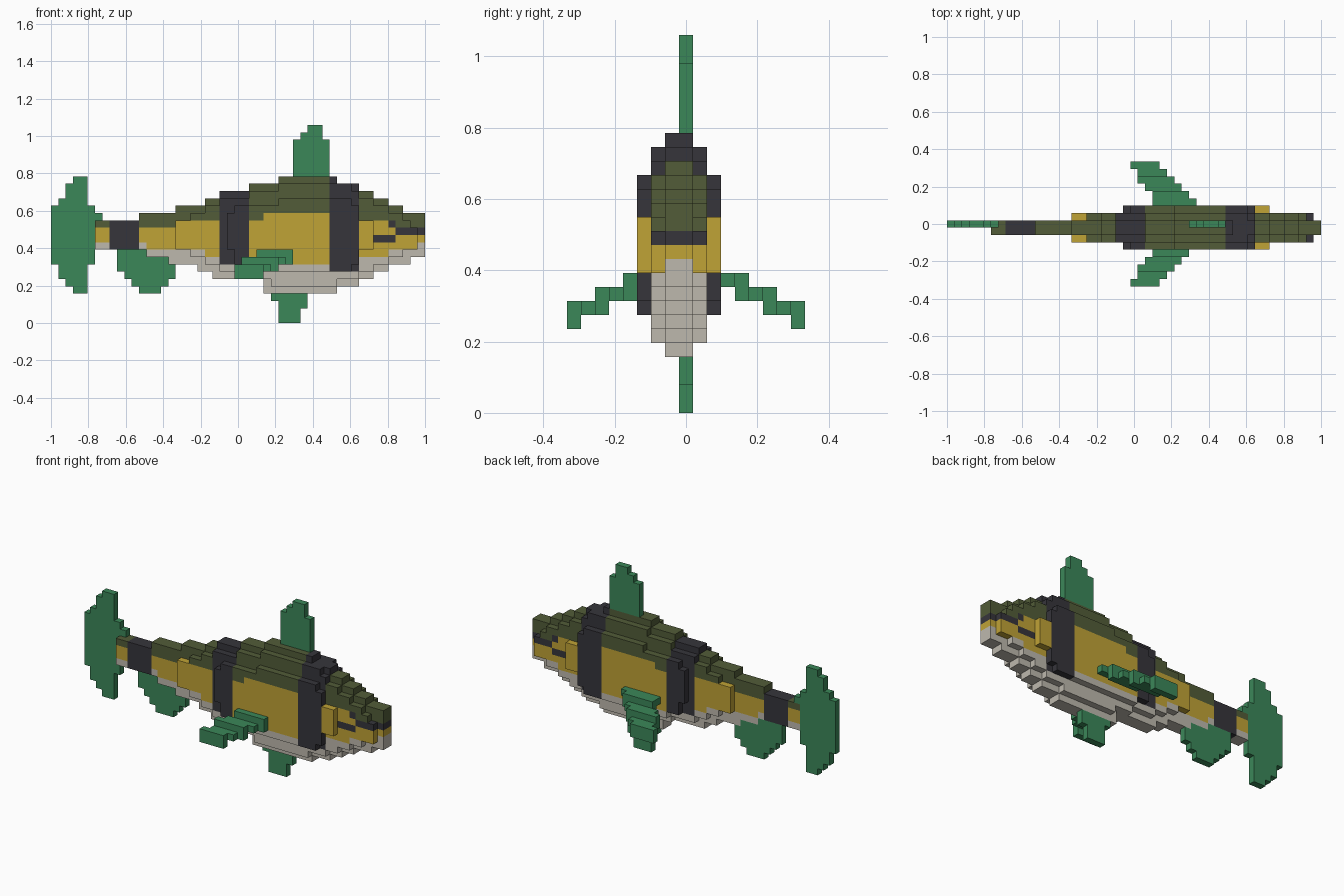
import bpy, bmesh

cube = bpy.data.objects.get("Cube")
if cube:
    bpy.data.objects.remove(cube, do_unlink=True)

U = 2 / 51  # block size


def lin(c):
    c /= 255
    return c / 12.92 if c <= 0.04045 else ((c + 0.055) / 1.055) ** 2.4


def material(name, rgb):
    m = bpy.data.materials.new(name)
    m.use_nodes = True
    col = [lin(c) for c in rgb] + [1]
    m.diffuse_color = col
    bsdf = m.node_tree.nodes["Principled BSDF"]
    bsdf.inputs["Base Color"].default_value = col
    bsdf.inputs["Roughness"].default_value = 0.9
    return m


OLIVE, YELLOW, BLACK, GREY, GREEN = range(5)
MATS = [material("olive back", (82, 92, 56)), material("golden side", (192, 163, 54)),
        material("charcoal stripe", (54, 53, 59)), material("pale belly", (190, 185, 174)),
        material("fin green", (59, 135, 89))]

# corner offsets of each face of a block, by outward direction
FACES = {
    (1, 0, 0): [(1, 0, 0), (1, 1, 0), (1, 1, 1), (1, 0, 1)],
    (-1, 0, 0): [(0, 0, 0), (0, 0, 1), (0, 1, 1), (0, 1, 0)],
    (0, 1, 0): [(0, 1, 0), (0, 1, 1), (1, 1, 1), (1, 1, 0)],
    (0, -1, 0): [(0, 0, 0), (1, 0, 0), (1, 0, 1), (0, 0, 1)],
    (0, 0, 1): [(0, 0, 1), (1, 0, 1), (1, 1, 1), (0, 1, 1)],
    (0, 0, -1): [(0, 0, 0), (0, 1, 0), (1, 1, 0), (1, 0, 0)],
}


def build(name, cells):
    """Skin a set of blocks, merging faces into strips along x."""
    bm = bmesh.new()
    for d, corners in FACES.items():
        def open_face(i, j, k, mat):
            return (cells.get((i, j, k)) == mat
                    and (i + d[0], j + d[1], k + d[2]) not in cells)
        for (i, j, k), mat in cells.items():
            if not open_face(i, j, k, mat):
                continue
            n = 1
            if d[0] == 0:
                if open_face(i - 1, j, k, mat):
                    continue  # already covered by the strip to the left
                while open_face(i + n, j, k, mat):
                    n += 1
            vs = [bm.verts.new(((i + a * n) * U - 1, (j + b - 8.5) * U, (k + c) * U))
                  for a, b, c in corners]
            bm.faces.new(vs).material_index = mat
    bmesh.ops.remove_doubles(bm, verts=bm.verts, dist=0.001)
    me = bpy.data.meshes.new(name)
    bm.to_mesh(me)
    bm.free()
    for m in MATS:
        me.materials.append(m)
    ob = bpy.data.objects.new(name, me)
    bpy.context.collection.objects.link(ob)
    return ob


def step(table, i):
    """Value of a stepped profile at column i: pairs of (end column, value)."""
    return next(v for end, v in table if i < end)


# colour boundaries along the body: belly below, back above
BELLY = [(13, 11), (21, 10), (23, 9), (42, 8), (46, 9), (50, 10), (51, 11)]
BACK = [(12, 13), (17, 13), (29, 14), (38, 15), (47, 14), (51, 13)]


def body_colour(i, k):
    if 8 <= i < 12 or (23 <= i < 27 and k >= 8) or (38 <= i < 42 and k >= 7):
        return BLACK                       # three vertical bands
    if (i == 46 and k == 13) or (i >= 47 and k == 12) or (44 <= i < 47 and k == 11):
        return BLACK                       # mouth line and eye mark
    if k < step(BELLY, i):
        return GREY
    return OLIVE if k >= step(BACK, i) else YELLOW


# nested body layers: (y start, y end, start column, top steps, bottom steps)
LAYERS = [
    (7, 9, 6,
     [(12, 14), (17, 15), (21, 16), (23, 17), (27, 18), (31, 19), (39, 20), (42, 19),
      (44, 18), (46, 17), (48, 16), (51, 15)],
     [(13, 10), (16, 9), (20, 8), (22, 7), (29, 6), (39, 4), (42, 5), (44, 6),
      (46, 7), (49, 8), (51, 9)]),
    (6, 10, 17,
     [(19, 14), (21, 15), (23, 16), (27, 17), (31, 18), (41, 19), (42, 18), (44, 17),
      (46, 16), (48, 15), (49, 14), (50, 13)],
     [(19, 10), (21, 9), (23, 8), (27, 7), (30, 6), (39, 5), (42, 6), (44, 7),
      (46, 8), (48, 9), (50, 10)]),
    (5, 11, 24,
     [(25, 15), (31, 16), (41, 17), (42, 16), (44, 14)],
     [(25, 10), (27, 8), (41, 7), (42, 8), (44, 10)]),
]
body = {}
for j0, j1, start, top, bottom in LAYERS:
    for i in range(start, top[-1][0]):
        for k in range(step(bottom, i), step(top, i)):
            for j in range(j0, j1):
                body[i, j, k] = body_colour(i, k)
build("body", body)


def flat_fin(name, rects):
    """One-block-thick fin on the centre plane from (i0, i1, k0, k1) rectangles."""
    build(name, {(i, 8, k): GREEN for i0, i1, k0, k1 in rects
                 for i in range(i0, i1) for k in range(k0, k1)
                 if (i, 8, k) not in body})


flat_fin("tail_fin", [(0, 1, 8, 16), (1, 2, 6, 17), (2, 3, 5, 19), (3, 5, 4, 20),
                      (5, 6, 8, 16), (6, 7, 10, 15)])
flat_fin("dorsal_fin", [(33, 34, 20, 25), (34, 35, 20, 26), (35, 37, 20, 27),
                        (37, 38, 20, 25)])
flat_fin("anal_fin", [(9, 13, 9, 10), (9, 16, 8, 9), (9, 17, 7, 8), (10, 17, 6, 7),
                      (11, 16, 5, 6), (12, 15, 4, 5)])
flat_fin("ventral_fin", [(30, 35, 3, 4), (31, 35, 2, 3), (31, 34, 0, 2)])

# side fins: (distance from centre plane, i0, i1, k0, k1), mirrored about the centre
SIDE = [(3, 28, 34, 9, 10), (4, 28, 33, 8, 10), (5, 27, 32, 8, 9), (6, 26, 31, 7, 9),
        (7, 26, 30, 7, 8), (8, 25, 29, 6, 8)]
for name, sign in (("rear_pectoral_fin", 1), ("front_pectoral_fin", -1)):
    build(name, {(i, 8 + sign * d, k): GREEN for d, i0, i1, k0, k1 in SIDE
                 for i in range(i0, i1) for k in range(k0, k1)
                 if (i, 8 + sign * d, k) not in body})
